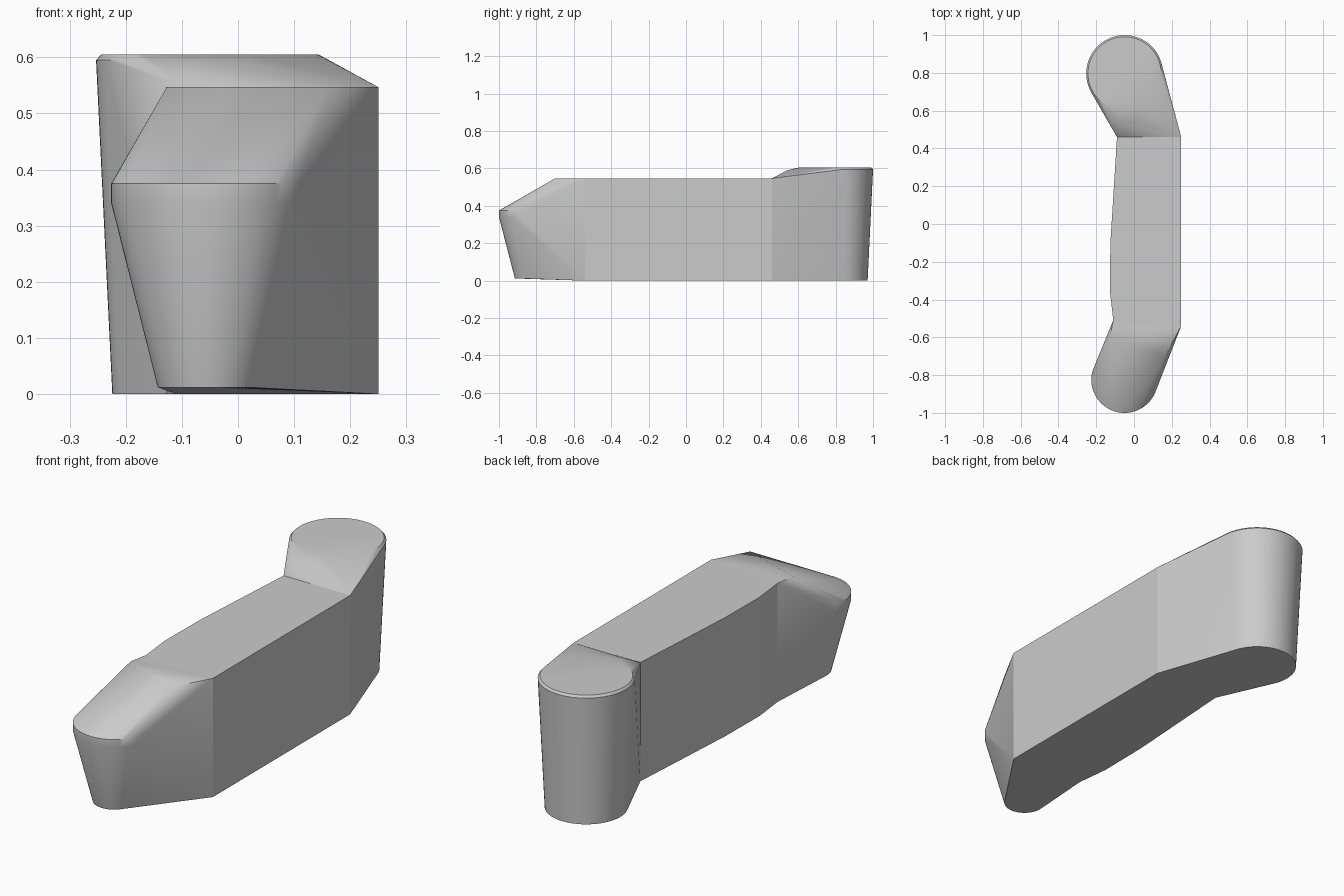
import bpy, bmesh, math
from mathutils import Vector

if "Cube" in bpy.data.objects:
    bpy.data.objects.remove(bpy.data.objects["Cube"], do_unlink=True)

grey = bpy.data.materials.new("light_grey")
grey.use_nodes = True
colour = (0.6, 0.6, 0.6, 1)
grey.diffuse_color = colour
grey.node_tree.nodes["Principled BSDF"].inputs["Base Color"].default_value = colour

TOP = 0.547
# Corners of the two seams where the ends meet the bar
REAR = [(-0.09, 0.46), (0.25, 0.46)]
FRONT = [(-0.11, -0.51), (0.25, -0.54)]


def wall(corners):
    return [(x, y, z) for x, y in corners for z in (0, TOP)]


def arc(cx, cy, z, r, start, end, n):
    """Points along an arc, angles in degrees."""
    angles = [math.radians(start + (end - start) * i / n) for i in range(n + 1)]
    return [(cx + r * math.cos(a), cy + r * math.sin(a), z) for a in angles]


def finish(name, bm, seams, angle=30):
    """Open the hidden faces on the seams and make a shaded object."""
    inner = []
    for a, b in seams:
        d = Vector(b) - Vector(a)
        n = Vector((-d.y, d.x)).normalized()
        inner += [f for f in bm.faces
                  if all(abs((v.co.xy - Vector(a)).dot(n)) < 1e-4 for v in f.verts)]
    bmesh.ops.delete(bm, geom=list(set(inner)), context='FACES')
    mesh = bpy.data.meshes.new(name)
    bm.to_mesh(mesh)
    bm.free()
    mesh.materials.append(grey)
    obj = bpy.data.objects.new(name, mesh)
    bpy.context.collection.objects.link(obj)
    bpy.ops.object.select_all(action='DESELECT')
    obj.select_set(True)
    bpy.context.view_layer.objects.active = obj
    bpy.ops.object.shade_smooth_by_angle(angle=math.radians(angle))


def hull(name, points, seam):
    bm = bmesh.new()
    for p in points:
        bm.verts.new(p)
    res = bmesh.ops.convex_hull(bm, input=bm.verts)
    loose = {g for g in res["geom_interior"] + res["geom_unused"]
             if isinstance(g, bmesh.types.BMVert)}
    bmesh.ops.delete(bm, geom=list(loose), context='VERTS')
    bmesh.ops.dissolve_limit(bm, angle_limit=0.005, verts=bm.verts, edges=bm.edges)
    bmesh.ops.recalc_face_normals(bm, faces=bm.faces)
    finish(name, bm, [seam])


# Straight bar: an extruded outline with a gently bowed side
outline = [REAR[1], REAR[0], (-0.125, -0.1), (-0.128, -0.35), FRONT[0], FRONT[1]]
bm = bmesh.new()
base = bm.faces.new([bm.verts.new((x, y, 0)) for x, y in outline])
ext = bmesh.ops.extrude_face_region(bm, geom=[base], use_keep_orig=True)
bmesh.ops.translate(bm, vec=(0, 0, TOP),
                    verts=[g for g in ext["geom"] if isinstance(g, bmesh.types.BMVert)])
bmesh.ops.recalc_face_normals(bm, faces=bm.faces)
finish("middle_bar", bm, [REAR, FRONT], 20)

# Rear round end: tapered drum with a bevelled rim, blended into the bar
drum = wall(REAR)
for z, r in ((0, 0.174), (0.595, 0.203), (0.605, 0.194)):
    drum += arc(-0.05, 0.797, z, r, 0, 360, 64)[:-1]
drum += [(-0.07, 0.54, 0.59), (0.0, 0.54, 0.59), (0.16, 0.69, 0.593)]
hull("rear_round_end", drum, REAR)

# Front nose: sloping top and rounded tip narrowing downwards
nose = wall(FRONT) + [(-0.127, -0.60, TOP), (0.163, -0.70, TOP)]
nose += arc(-0.05, -0.824, 0.375, 0.176, 165, 375, 40)
nose += arc(-0.05, -0.824, 0.34, 0.176, 165, 375, 40)
nose += arc(-0.053, -0.825, 0.012, 0.09, 165, 375, 40)
hull("front_nose", nose, FRONT)
